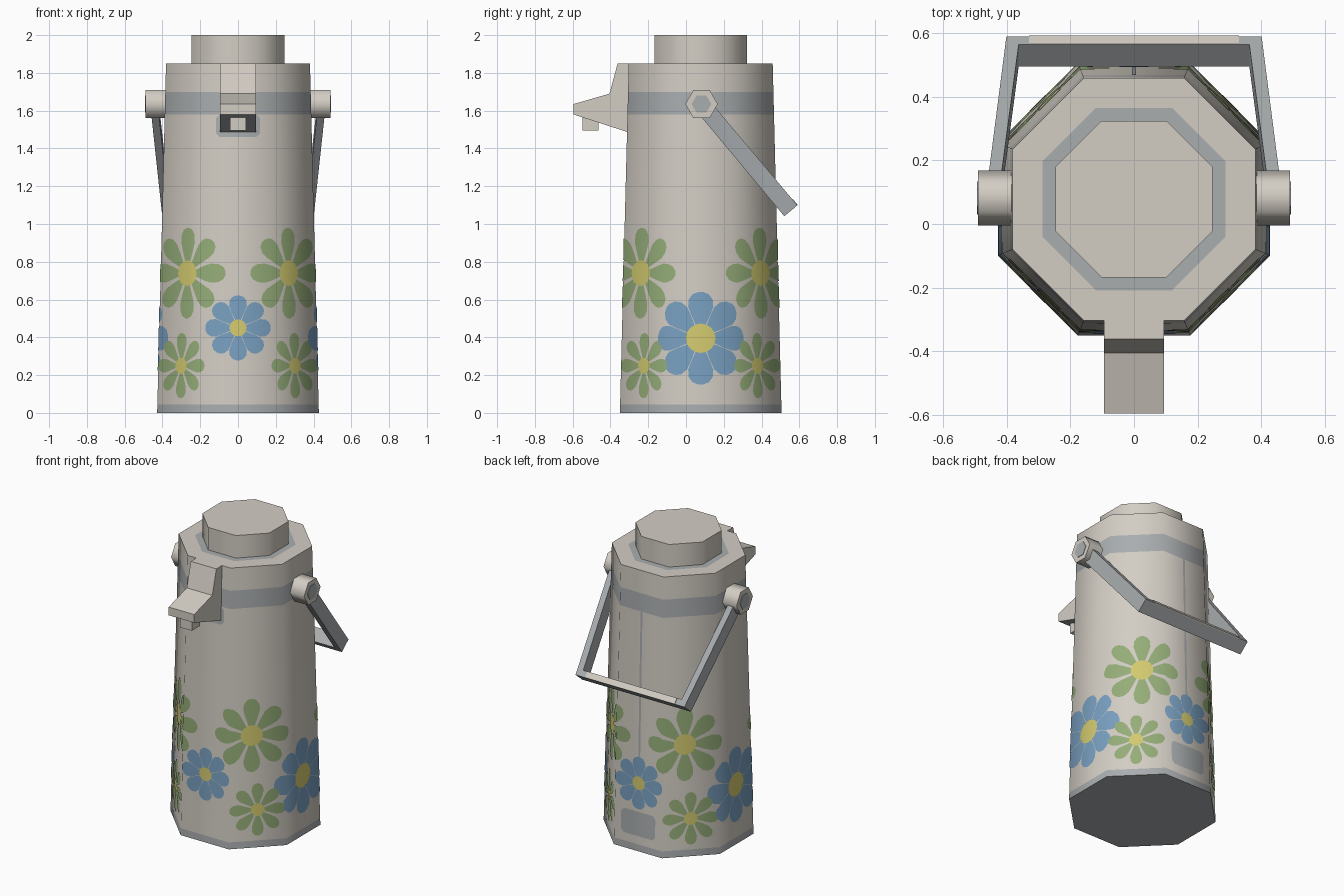
import bpy, bmesh
from math import sin, cos, tan, pi, radians
from mathutils import Vector

cube = bpy.data.objects.get("Cube")
if cube:
    bpy.data.objects.remove(cube, do_unlink=True)

CY = 0.078            # centre line of the flask in y
TOP = 1.85            # height of the shoulder


def material(name, rgb):
    m = bpy.data.materials.new(name)
    m.use_nodes = True
    m.diffuse_color = (*rgb, 1)
    m.node_tree.nodes["Principled BSDF"].inputs["Base Color"].default_value = (*rgb, 1)
    return m


CREAM = material("cream", (0.65, 0.61, 0.55))
GREY = material("grey", (0.40, 0.42, 0.43))
GREEN = material("green", (0.30, 0.42, 0.19))
BLUE = material("blue", (0.19, 0.35, 0.53))
YELLOW = material("yellow", (0.65, 0.59, 0.16))


def add_object(name, bm, mats):
    mesh = bpy.data.meshes.new(name)
    bm.to_mesh(mesh)
    bm.free()
    for m in mats:
        mesh.materials.append(m)
    obj = bpy.data.objects.new(name, mesh)
    bpy.context.collection.objects.link(obj)
    return obj


def smooth(obj, angle):
    bpy.ops.object.select_all(action='DESELECT')
    obj.select_set(True)
    bpy.context.view_layer.objects.active = obj
    bpy.ops.object.shade_smooth_by_angle(angle=radians(angle))


def loft(name, rings, mats, rule=None):
    """Closed solid through matching rings; rule(face) picks the material slot."""
    bm = bmesh.new()
    rows = [[bm.verts.new(p) for p in ring] for ring in rings]
    n = len(rows[0])
    for a, b in zip(rows, rows[1:]):
        for i in range(n):
            j = (i + 1) % n
            bm.faces.new((a[i], a[j], b[j], b[i]))
    bm.faces.new(rows[0][::-1])
    bm.faces.new(rows[-1])
    bmesh.ops.recalc_face_normals(bm, faces=bm.faces)
    if rule:
        bm.normal_update()
        for f in bm.faces:
            f.material_index = int(rule(f))
    return add_object(name, bm, mats)


def octagon(apothem, z):
    r = apothem / cos(pi / 8)
    return [(r * cos(a), CY + r * sin(a), z)
            for a in (pi / 8 + k * pi / 4 for k in range(8))]


def apothem(z):
    return 0.428 - 0.047 * z / TOP


# Body: tapered octagon with grey bands, grey base and a grey ring under the lid
def body_grey(f):
    z = f.calc_center_median().z
    if f.normal.z > 0.9:
        return max((v.co.xy - Vector((0, CY))).length for v in f.verts) < 0.33
    return z < 0.045 or 1.58 < z < 1.70


body_rings = [octagon(apothem(z), z) for z in (0, 0.045, 1.58, 1.70, TOP)]
body_rings += [octagon(0.287, TOP), octagon(0.2, TOP)]
smooth(loft("body", body_rings, [CREAM, GREY], body_grey), 50)
smooth(loft("lid", [octagon(0.246, TOP - 0.01), octagon(0.246, 2)], [CREAM]), 50)

# Spout with a grey underside, and its nozzle
profile = [(-0.25, TOP), (-0.362, TOP), (-0.405, 1.69), (-0.595, 1.635),
           (-0.595, 1.58), (-0.305, 1.485), (-0.25, 1.485)]
loft("spout", [[(x, y, z) for y, z in profile] for x in (-0.094, 0.094)],
     [CREAM, GREY], lambda f: f.normal.z < -0.5)
loft("nozzle", [[(x, y, z) for x, y in ((-0.043, -0.548), (0.043, -0.548),
                                        (0.043, -0.463), (-0.043, -0.463))]
                for z in (1.495, 1.6)], [CREAM])


# Painted plates: shapes in (side number, height) folded around the body
def painted(name, polys, mat, lift=0.003):
    bm = bmesh.new()
    for poly in polys:
        bm.faces.new([bm.verts.new((s, z, 0)) for s, z in poly])
    for k in range(-1, 9):
        bmesh.ops.bisect_plane(bm, geom=bm.verts[:] + bm.edges[:] + bm.faces[:],
                               plane_co=(k + 0.5, 0, 0), plane_no=(1, 0, 0))
    for v in bm.verts:
        s, z = v.co.x, v.co.y
        k = round(s)
        th = k * pi / 4
        a = apothem(z) + lift
        t = (s - k) * 2 * a * tan(pi / 8)
        v.co = (sin(th) * a + cos(th) * t, CY - cos(th) * a + sin(th) * t, z)
    for f in bm.faces:
        f.smooth = True
    obj = add_object(name, bm, [mat])
    # round shading that matches the body
    obj.data.normals_split_custom_set_from_vertices(
        [Vector((v.co.x, v.co.y - CY, 0.01)).normalized() for v in obj.data.vertices])


def on_side(s0, z0, pts):
    return [(s0 + u / (2 * apothem(z0 + w) * tan(pi / 8)), z0 + w) for u, w in pts]


def flower(name, s0, z0, r, core, width, mat):
    half = [(0.2, 0.25), (0.5, 0.75), (0.68, 1), (0.84, 0.95), (0.95, 0.65), (1, 0.2)]
    outline = [(d, -w) for d, w in half] + [(d, w) for d, w in reversed(half)]
    petals = []
    for i in range(8):
        c, s = cos(i * pi / 4), sin(i * pi / 4)
        petals.append(on_side(s0, z0, [(r * (d * c - w * width * s),
                                        r * (d * s + w * width * c)) for d, w in outline]))
    painted(name + "_petals", petals, mat)
    disc = [(core * cos(i * pi / 8), core * sin(i * pi / 8)) for i in range(16)]
    painted(name + "_centre", [on_side(s0, z0, disc)], YELLOW, 0.005)


def panel(name, s0, z0, w, h, c, mat):
    pts = [(-w + c, -h), (w - c, -h), (w, -h + c), (w, h - c),
           (w - c, h), (-w + c, h), (-w, h - c), (-w, -h + c)]
    painted(name, [on_side(s0, z0, pts)], mat, 0.002)


# Flowers: green on the diagonal sides, blue on the straight ones
for side, shift in ((1, -0.1), (3, 0.1), (5, -0.1), (7, 0.1)):
    flower(f"large_green_flower_{side}", side + shift, 0.74, 0.24, 0.068, 0.21, GREEN)
    flower(f"small_green_flower_{side}", side, 0.25, 0.172, 0.042, 0.21, GREEN)
for side in (2, 6):
    flower(f"large_blue_flower_{side}", side, 0.395, 0.245, 0.078, 0.27, BLUE)
for side in (0, 4):
    flower(f"small_blue_flower_{side}", side, 0.45, 0.172, 0.045, 0.27, BLUE)

# Grey surround of the spout, back seam and back label
panel("spout_surround", 0, 1.52, 0.115, 0.06, 0.02, GREY)
panel("back_seam", 4, 1.1, 0.007, 0.48, 0.001, GREY)
panel("back_label", 4, 0.18, 0.125, 0.08, 0.02, GREY)

# Carrying handle: hexagonal pivots, leaning arms and a cross bar
PIVOT = Vector((0, 0.082, 1.635))
END = Vector((0, 0.555, 1.07))
along = (END - PIVOT).normalized()
across = Vector((0, -along.z, along.y))


def section(centre, x, thick):
    """Rectangle across an arm, centred on x."""
    return [centre + across * a * 0.045 + Vector((x + b * thick / 2, 0, 0))
            for a, b in ((-1, -1), (1, -1), (1, 1), (-1, 1))]


def hexagon(x, r):
    return [PIVOT + Vector((x, r * cos(k * pi / 3), r * sin(k * pi / 3))) for k in range(6)]


for label, sx in (("left", 1), ("right", -1)):
    smooth(loft(label + "_pivot", [hexagon(sx * 0.37, 0.086), hexagon(sx * 0.49, 0.086)],
                [CREAM]), 65)
    loft(label + "_pivot_disc", [hexagon(sx * 0.485, 0.052), hexagon(sx * 0.493, 0.052)], [GREY])
    loft(label + "_handle_arm", [section(PIVOT, sx * 0.442, 0.04),
                                 section(END, sx * 0.38, 0.042)], [GREY])


def bar_section(x, low, high):
    return [END + Vector((x, 0, 0)) + across * a - along * b
            for a, b in ((low, 0), (high, 0), (high, 0.04), (low, 0.04))]


loft("handle_bar", [bar_section(x, -0.045, 0.045) for x in (-0.37, 0.37)], [GREY])
loft("handle_grip", [bar_section(x, 0.04, 0.048) for x in (-0.33, 0.33)], [CREAM])
